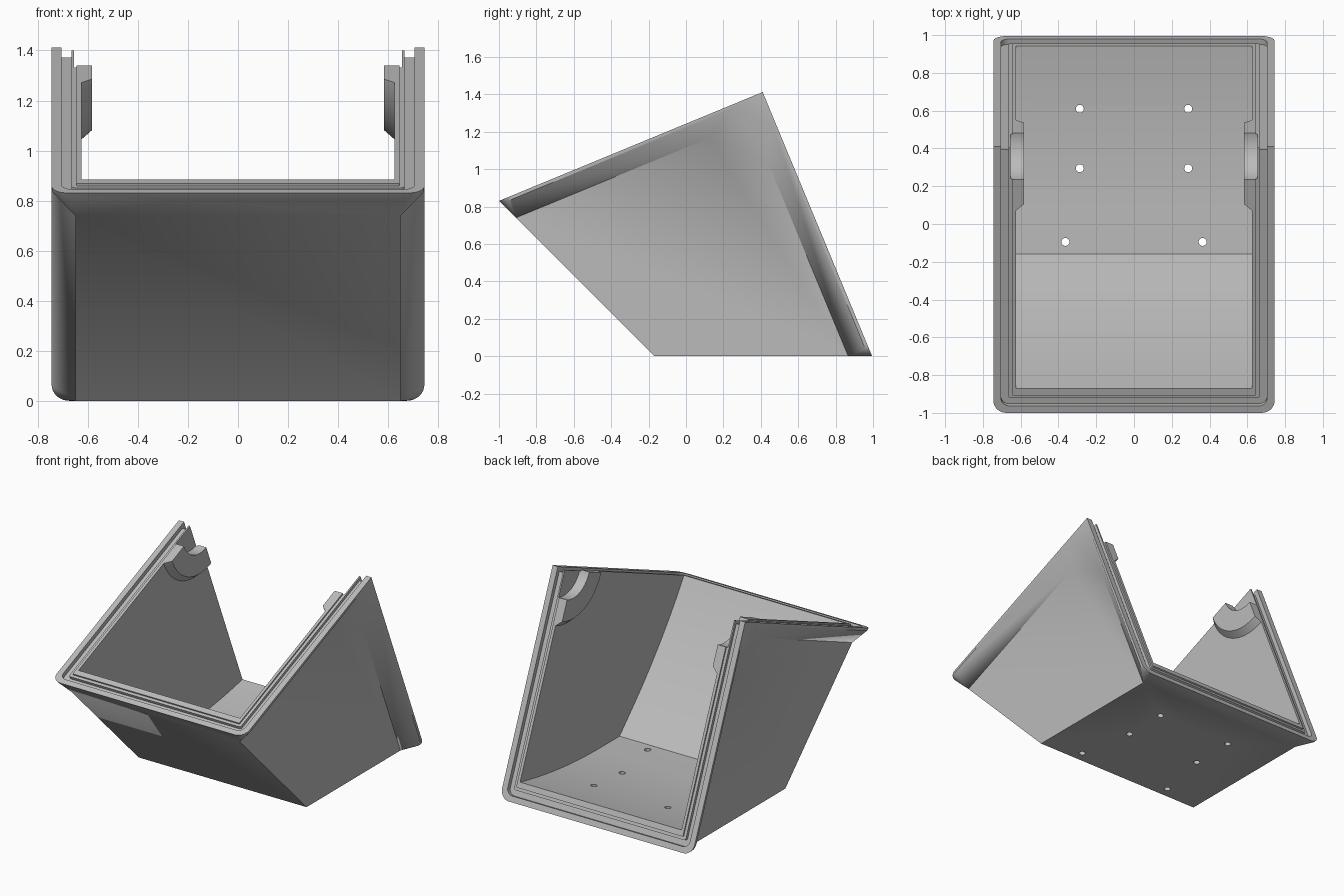
import bpy, bmesh, math
from mathutils import Vector

if "Cube" in bpy.data.objects:
    bpy.data.objects.remove(bpy.data.objects["Cube"])

V = Vector
# Side profile corners (y, z): front rim, apex, back rim, bottom front edge
A, B, C, D = V((-1, .83)), V((.41, 1.412)), V((.995, 0)), V((-.17, 0))
RIM, BODY, INNER = .745, .65, .625

grey = bpy.data.materials.new("grey_plastic")
grey.diffuse_color = (.5, .5, .5, 1)
grey.use_nodes = True
grey.node_tree.nodes["Principled BSDF"].inputs["Base Color"].default_value = grey.diffuse_color


def to_object(bm, name):
    bmesh.ops.recalc_face_normals(bm, faces=bm.faces)
    mesh = bpy.data.meshes.new(name)
    bm.to_mesh(mesh)
    bm.free()
    mesh.materials.append(grey)
    ob = bpy.data.objects.new(name, mesh)
    bpy.context.collection.objects.link(ob)
    return ob


def solid(name, ring, offset):
    """Extrude a closed ring of 3D points by an offset."""
    bm = bmesh.new()
    a = [bm.verts.new(p) for p in ring]
    b = [bm.verts.new(p + offset) for p in ring]
    bm.faces.new(a)
    bm.faces.new(b[::-1])
    for i in range(len(a)):
        j = (i + 1) % len(a)
        bm.faces.new((a[i], b[i], b[j], a[j]))
    return to_object(bm, name)


def prism(name, profile, half):
    return solid(name, [V((-half, p.x, p.y)) for p in profile], V((2 * half, 0, 0)))


def hull(name, points):
    bm = bmesh.new()
    for x, p in points:
        for s in (-1, 1):
            bm.verts.new((s * x, p.x, p.y))
    r = bmesh.ops.convex_hull(bm, input=bm.verts)
    junk = {g for k in ("geom_interior", "geom_unused") for g in r[k]
            if isinstance(g, bmesh.types.BMVert)}
    bmesh.ops.delete(bm, geom=list(junk), context='VERTS')
    bmesh.ops.dissolve_limit(bm, angle_limit=.01, verts=bm.verts, edges=bm.edges)
    return to_object(bm, name)


def boolean(ob, tool, op):
    m = ob.modifiers.new(op, 'BOOLEAN')
    m.object, m.operation, m.solver = tool, op, 'EXACT'
    bpy.context.view_layer.objects.active = ob
    bpy.ops.object.modifier_apply(modifier=m.name)
    bpy.data.objects.remove(tool)


class Rim:
    """Frame of one open side: t runs from the outer edge to the apex."""
    def __init__(self, start, sign):
        self.o, self.length = start, (B - start).length
        self.u = (B - start).normalized()
        self.w = (D - start).normalized()
        self.n = V((-self.u.y, self.u.x)) * sign

    def at(self, t, depth=0):
        return self.o + self.u * t - self.n * depth

    def corner(self, inset, r, steps=8):
        """Rounded corner as (x, t) pairs on the +x side."""
        return [(RIM - inset - r + r * math.cos(a), inset + r - r * math.sin(a))
                for a in (math.pi / 2 * i / steps for i in range(steps + 1))]

    def u_path(self, inset, r):
        c = [(RIM - inset, self.length + .06)] + self.corner(inset, r)
        return c + [(-x, t) for x, t in reversed(c)]

    def groove(self, outer, inner, depth):
        path = self.u_path(*outer) + self.u_path(*inner)[::-1]
        ring = [V((x, *self.at(t, depth))) for x, t in path]
        return solid("groove_cutter", ring, V((0, *(self.n * (depth + .05)))))


rims = Rim(A, 1), Rim(C, -1)

# Main body with flared rims
body = prism("housing", [A, B, C, D], BODY)
apex = [(RIM, B)]
for rim in rims:
    end = [(RIM, rim.at(rim.length - .18, .016)), (BODY, rim.at(rim.length - .355, .118))]
    pts = [(RIM, B), (BODY, rim.o + rim.w * .128)] + end
    for x, t in rim.corner(0, .07):
        pts += [(x, rim.at(t)), (x, rim.at(t) + rim.w * .02)]
    apex += end
    boolean(body, hull("rim_flare", pts), 'UNION')
boolean(body, hull("apex_flare", apex), 'UNION')

# Hollow: floor and front wall both curve up towards their rims
corner = V((-.158, .03))


def curved_wall(along, inward):
    return [corner + along * s + inward * (.1 * max(0, (s - .2) / .908) ** 2)
            for s in [.2 + .908 * i / 14 for i in range(15)]]


floor = curved_wall(V((1, 0)), V((0, 1)))
front = curved_wall(V((-1, 1)).normalized(), V((1, 1)).normalized())
outline = ([corner] + floor + [floor[-1] + rims[1].n * .3, B + (rims[0].n + rims[1].n) * .3,
           front[-1] + rims[0].n * .3] + front[::-1])
boolean(body, prism("hollow_cutter", outline, INNER), 'DIFFERENCE')

# Pivot cradles: tapered discs about the apex, trimmed to the side profile
for s in (-1, 1):
    bm = bmesh.new()
    rings = []
    for x, r in ((.638, .378), (.583, .33)):
        rings.append([bm.verts.new((s * x, B.x + r * math.cos(a), B.y + r * math.sin(a)))
                      for a in (2 * math.pi * i / 64 for i in range(64))])
    for ring in rings:
        bm.faces.new(ring)
    for i in range(64):
        j = (i + 1) % 64
        bm.faces.new((rings[0][i], rings[0][j], rings[1][j], rings[1][i]))
    cradle = to_object(bm, "cradle")
    boolean(cradle, prism("trim", [A, B, C, D], 1), 'INTERSECT')
    boolean(body, cradle, 'UNION')

# Seal grooves and the slightly lower inner lip
for rim in rims:
    boolean(body, rim.groove((.04, .045), (.08, .015), .03), 'DIFFERENCE')
    boolean(body, rim.groove((.075, .02), (.1, .005), .01), 'DIFFERENCE')

# Round pivot seat through both cradles
seat = [B + V((math.cos(a), math.sin(a))) * .188
        for a in (2 * math.pi * i / 64 for i in range(64))]
boolean(body, prism("seat_cutter", seat, .655), 'DIFFERENCE')

# Screw holes in the floor
for x, y in ((.287, .61), (.287, .295), (.363, -.095)):
    for s in (-1, 1):
        ring = [V((s * x + .021 * math.cos(a), y + .021 * math.sin(a), -.1))
                for a in (2 * math.pi * i / 24 for i in range(24))]
        boolean(body, solid("hole_cutter", ring, V((0, 0, .3))), 'DIFFERENCE')

# Smooth the curves, keep edges crisp
bpy.ops.object.select_all(action='DESELECT')
body.select_set(True)
bpy.context.view_layer.objects.active = body
bpy.ops.object.shade_smooth_by_angle(angle=math.radians(30))
